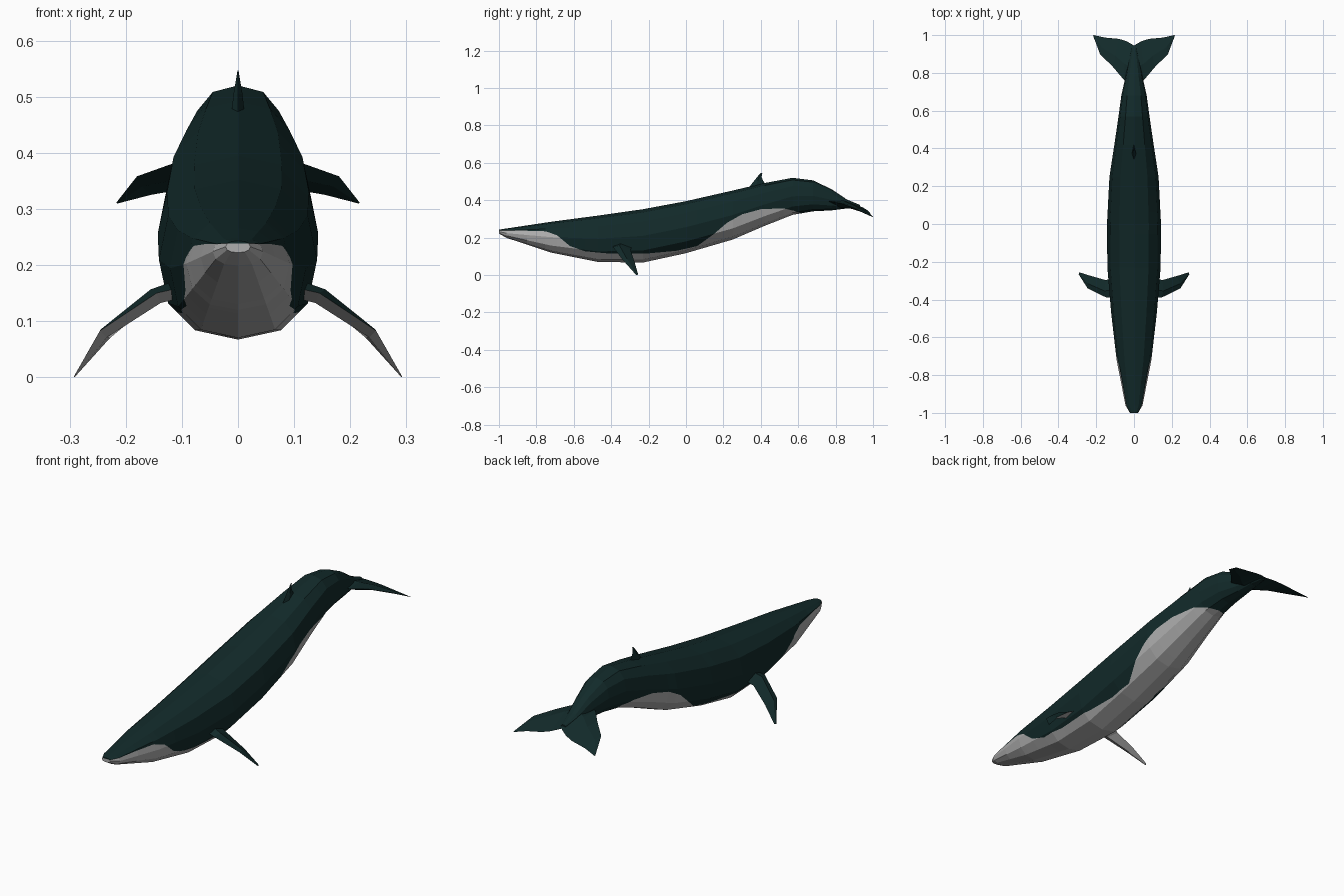
import bpy, bmesh, math
from mathutils import Vector

if "Cube" in bpy.data.objects:
    bpy.data.objects.remove(bpy.data.objects["Cube"])


def material(name, rgb):
    m = bpy.data.materials.new(name)
    m.diffuse_color = (*rgb, 1)
    m.use_nodes = True
    m.node_tree.nodes["Principled BSDF"].inputs["Base Color"].default_value = m.diffuse_color
    return m


DARK = material("dark teal skin", (0.006, 0.023, 0.023))
PALE = material("pale grey belly", (0.42, 0.42, 0.42))


def finish(name, bm, mirror=False):
    bmesh.ops.recalc_face_normals(bm, faces=bm.faces[:])
    me = bpy.data.meshes.new(name)
    bm.to_mesh(me)
    bm.free()
    me.materials.append(DARK)
    me.materials.append(PALE)
    ob = bpy.data.objects.new(name, me)
    bpy.context.collection.objects.link(ob)
    if mirror:
        ob.modifiers.new("mirror", "MIRROR")
    return ob


def loft(rings, cap_start=True):
    """Skin rings of equal length; returns bmesh and the faces of each strip."""
    bm = bmesh.new()
    vs = [[bm.verts.new(p) for p in r] for r in rings]
    n = len(vs[0])
    strips = [[] for _ in range(n)]
    for a, b in zip(vs, vs[1:]):
        for i in range(n):
            j = (i + 1) % n
            strips[i].append(bm.faces.new((a[i], a[j], b[j], b[i])))
    if cap_start:
        bm.faces.new(vs[0])
    bm.faces.new(vs[-1][::-1])
    return bm, strips


# Body: twelve-sided sections (y, top z, bottom z, half width)
SECTIONS = [(-1, .243, .222, .022), (-.96, .249, .199, .045),
            (-.72, .285, .12, .092), (-.47, .318, .07, .121),
            (-.23, .352, .067, .141), (0, .395, .117, .143),
            (.25, .452, .19, .13), (.42, .492, .263, .104),
            (.57, .52, .322, .082), (.68, .506, .341, .067),
            (.78, .458, .346, .045), (.86, .404, .356, .03),
            (.93, .375, .355, .012)]


def power(v):
    return math.copysign(abs(v) ** .87, v)


rings = []
for y, top, bot, w in SECTIONS:
    mid, h = (top + bot) / 2, (top - bot) / 2
    rings.append([(w * power(math.sin(a)), y, mid + h * power(math.cos(a)))
                  for a in (math.tau * i / 12 for i in range(12))])
bm, _ = loft(rings)

# Pale belly: cut the body along the colour line (y, z), then colour below it
LINE = [(-1.01, .238), (-.85, .237), (-.75, .234), (-.69, .213), (-.62, .155),
        (-.54, .127), (-.4, .114), (-.2, .116), (-.05, .13), (.06, .155),
        (.15, .22), (.22, .28), (.3, .325), (.4, .352), (.52, .357),
        (.58, .343), (.64, .32)]
for y, z in LINE[1:]:
    bmesh.ops.bisect_plane(bm, geom=bm.verts[:] + bm.edges[:] + bm.faces[:],
                           plane_co=(0, y, z), plane_no=(0, 1, 0))
for (y0, z0), (y1, z1) in zip(LINE, LINE[1:]):
    normal = Vector((0, z0 - z1, y1 - y0)).normalized()

    def slab():
        return [f for f in bm.faces if y0 < f.calc_center_median().y < y1]

    faces = slab()
    geom = set(faces)
    for f in faces:
        geom.update(f.edges)
        geom.update(f.verts)
    bmesh.ops.bisect_plane(bm, geom=list(geom), dist=1e-5,
                           plane_co=(0, y0, z0), plane_no=normal)
    for f in slab():
        below = (f.calc_center_median() - Vector((0, y0, z0))).dot(normal) < 0
        f.material_index = 1 if below else 0
finish("body", bm)


# Fins: diamond sections (leading point, trailing point, half thickness)
def fin(name, stations, up, mirror, pale_under=False):
    up = Vector(up).normalized()
    rings = []
    for lead, trail, t in stations:
        a, b = Vector(lead), Vector(trail)
        ridge = a.lerp(b, .38)
        rings.append([a, ridge + up * t, b, ridge - up * t])
    bm, strips = loft(rings, cap_start=False)
    if pale_under:
        for f in strips[2] + strips[3]:
            f.material_index = 1
    finish(name, bm, mirror)


fin("flippers", [((.1, -.385, .16), (.1, -.285, .155), .018),
                 ((.145, -.39, .15), (.15, -.297, .135), .015),
                 ((.246, -.34, .083), (.228, -.275, .07), .009),
                 ((.293, -.266, 0), (.289, -.256, .003), .001)],
    (.6, 0, .8), True, True)

fin("tail_flukes", [((0, .74, .4), (0, .945, .362), .024),
                    ((.055, .765, .395), (.04, .968, .348), .018),
                    ((.11, .83, .383), (.08, .98, .338), .012),
                    ((.18, .9, .358), (.155, .987, .325), .006),
                    ((.217, .998, .311), (.213, 1, .31), .001)],
    (0, .3, 1), True)

fin("dorsal_fin", [((0, .33, .46), (0, .43, .48), .012),
                   ((0, .365, .505), (0, .412, .505), .008),
                   ((0, .385, .53), (0, .404, .525), .004),
                   ((0, .402, .547), (0, .408, .545), .001)],
    (1, 0, 0), False)
